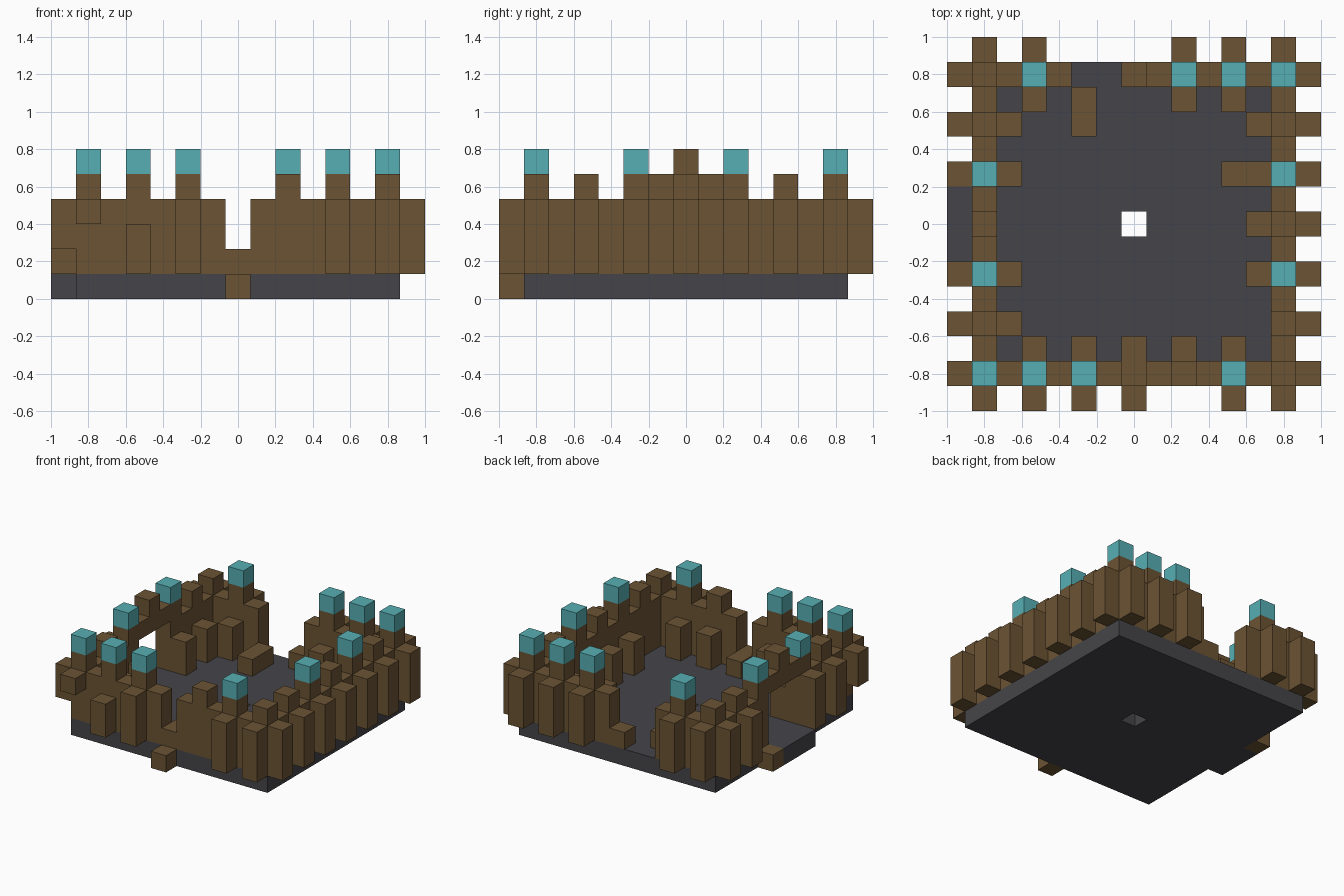
import bpy
import bmesh
from mathutils import Vector

U = 2 / 15  # one block

cube = bpy.data.objects.get("Cube")
if cube:
    bpy.data.objects.remove(cube, do_unlink=True)


def material(name, rgb):
    mat = bpy.data.materials.new(name)
    mat.use_nodes = True
    color = (*rgb, 1)
    mat.diffuse_color = color
    mat.node_tree.nodes["Principled BSDF"].inputs["Base Color"].default_value = color
    return mat


WOOD = material("brown wood", (0.147, 0.087, 0.034))
STONE = material("dark grey stone", (0.06, 0.06, 0.068))
LAMP = material("teal lamp", (0.095, 0.429, 0.456))


def finish(bm, name, mat):
    mesh = bpy.data.meshes.new(name)
    bmesh.ops.recalc_face_normals(bm, faces=bm.faces)
    bm.to_mesh(mesh)
    bm.free()
    mesh.materials.append(mat)
    obj = bpy.data.objects.new(name, mesh)
    bpy.context.collection.objects.link(obj)
    return obj


def point(i, j, k):
    """Corner of a block cell in model space."""
    return Vector(((i - 7.5) * U, (j - 7.5) * U, k * U))


def box(name, lo, hi, mat=WOOD):
    """Box covering the cells from lo up to (not including) hi."""
    bm = bmesh.new()
    bmesh.ops.create_cube(bm, size=1)
    a, b = point(*lo), point(*hi)
    bmesh.ops.scale(bm, vec=b - a, verts=bm.verts)
    bmesh.ops.translate(bm, vec=(a + b) / 2, verts=bm.verts)
    return finish(bm, name, mat)


def column(name, i, j, bottom, top, mat=WOOD):
    return box(name, (i, j, bottom), (i + 1, j + 1, top), mat)


# Stone base: square plate with a drain hole and a doorstep on the right-hand side
bm = bmesh.new()
cells = [(i, j) for i in range(1, 14) for j in range(1, 14) if (i, j) != (7, 7)]
cells += [(0, j) for j in (6, 7, 8)]
for i, j in cells:
    corners = ((i, j), (i + 1, j), (i + 1, j + 1), (i, j + 1))
    bm.faces.new([bm.verts.new(point(x, y, 0)) for x, y in corners])
bmesh.ops.remove_doubles(bm, verts=bm.verts, dist=U / 100)
up = bmesh.ops.extrude_face_region(bm, geom=bm.faces[:], use_keep_orig=True)
top_verts = [g for g in up["geom"] if isinstance(g, bmesh.types.BMVert)]
bmesh.ops.translate(bm, vec=(0, 0, U), verts=top_verts)
finish(bm, "stone_base", STONE)

# Walls, broken open at the front and back
box("front_wall_right", (1, 1, 1), (7, 2, 4))
box("front_wall_left", (8, 1, 1), (14, 2, 4))
box("back_wall_right", (1, 13, 1), (5, 14, 4))
box("back_wall_left", (8, 13, 1), (14, 14, 4))
box("left_wall", (13, 2, 1), (14, 13, 4))
box("right_wall_front", (1, 2, 1), (2, 6, 4))
box("right_wall_back", (1, 9, 1), (2, 13, 4))

# Gate lintel and peak over the doorway
box("gate_lintel", (1, 6, 4), (2, 9, 5))
column("gate_peak", 1, 7, 5, 6)

# Low remains of the broken walls
box("front_wall_stub", (7, 1, 1), (8, 3, 2))
column("back_wall_stub", 7, 13, 1, 2)

# Battlements on every second block, most topped with lamps
lamps = {"front": (1, 3, 5, 11), "back": (3, 9, 11, 13), "side": (5, 9)}
merlons = {"front": (1, 3, 5, 9, 11, 13), "back": (1, 3, 9, 11, 13), "side": (3, 5, 9, 11)}
spots = [(i, 1, i in lamps["front"]) for i in merlons["front"]]
spots += [(i, 13, i in lamps["back"]) for i in merlons["back"]]
spots += [(i, j, j in lamps["side"]) for i in (1, 13) for j in merlons["side"]]
spots.append((13, 7, False))
for i, j, lit in spots:
    column("merlon", i, j, 4, 5)
    if lit:
        column("lamp", i, j, 5, 6, LAMP)

# Outer buttresses, a few of them damaged
damaged = {(1, 0): (3, 4), (3, 0): (1, 3), (0, 1): (2, 4)}
outer = [(i, 0) for i in (1, 3, 5, 11, 13)]
outer += [(i, 14) for i in merlons["back"]]
outer += [(0, j) for j in (1, 3, 5, 11, 13)]
outer += [(14, j) for j in range(1, 14, 2)]
for i, j in outer:
    column("outer_buttress", i, j, *damaged.get((i, j), (1, 4)))

# Shorter inner buttresses
inner = [(i, 2) for i in (3, 5, 9, 11)] + [(i, 12) for i in (3, 9, 11)]
inner += [(2, j) for j in (3, 5, 9, 11)] + [(12, j) for j in (5, 7, 11)]
for i, j in inner:
    column("inner_buttress", i, j, 1, 3)

# Fallen pieces
box("fallen_beam_back", (5, 11, 1), (6, 13, 2))
box("fallen_beam_left", (11, 9, 1), (13, 10, 2))
column("fallen_block_front", 7, 0, 0, 1)
column("fallen_block_right", 0, 9, 0, 1)
